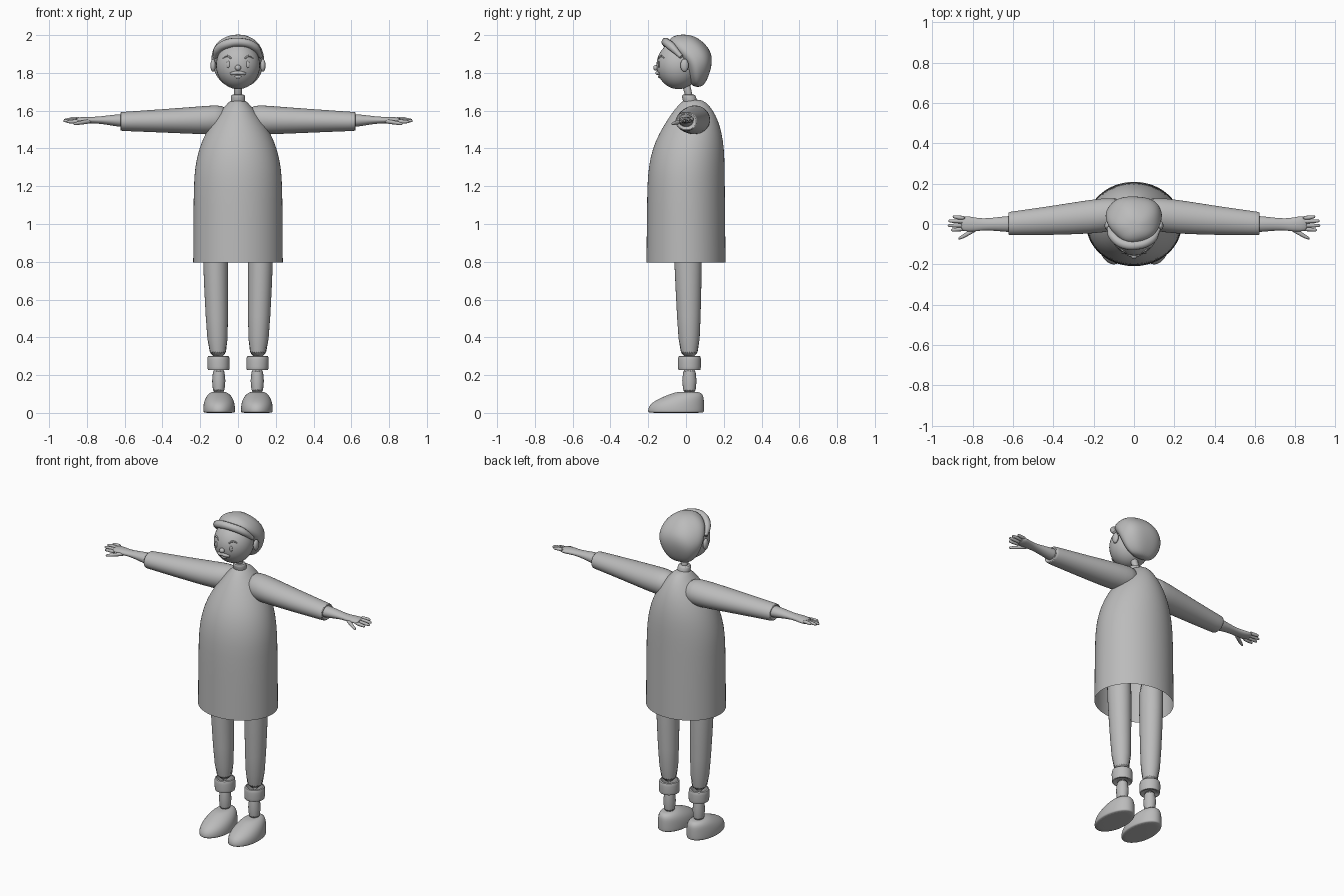
import bpy, bmesh, math
from mathutils import Vector

grey = bpy.data.materials.new("plain grey")
grey.diffuse_color = (0.5, 0.5, 0.5, 1)


def finish(ob, levels=0, angle=50):
    ob.data.materials.append(grey)
    bpy.ops.object.select_all(action='DESELECT')
    ob.select_set(True)
    bpy.context.view_layer.objects.active = ob
    bpy.ops.object.shade_smooth_by_angle(angle=math.radians(angle))
    if levels:
        m = ob.modifiers.new("smooth", 'SUBSURF')
        m.levels = m.render_levels = levels
    return ob


def from_bmesh(name, bm, levels=0, angle=50):
    bmesh.ops.recalc_face_normals(bm, faces=bm.faces)
    me = bpy.data.meshes.new(name)
    bm.to_mesh(me)
    bm.free()
    ob = bpy.data.objects.new(name, me)
    bpy.context.collection.objects.link(ob)
    return finish(ob, levels, angle)


def loft(name, rings, axis='z', side=1, n=24, caps=(True, True), levels=1, wobble=0):
    """Elliptical rings: (position on axis, centre a, centre b, radius a, radius b)."""
    bm = bmesh.new()
    loops = []
    for t, ca, cb, ra, rb in rings:
        loop = []
        for i in range(n):
            w = 2 * math.pi * i / n
            k = 1 + wobble * math.sin(5 * w + t * 12)
            a, b = ca + ra * k * math.cos(w), cb + rb * k * math.sin(w)
            co = (a, b, t) if axis == 'z' else (t, a, b)
            loop.append(bm.verts.new((co[0] * side, co[1], co[2])))
        loops.append(loop)
    for l0, l1 in zip(loops, loops[1:]):
        for i in range(n):
            j = (i + 1) % n
            bm.faces.new((l0[i], l0[j], l1[j], l1[i]))
    for use, loop in zip(caps, (loops[0], loops[-1])):
        if use:
            bm.faces.new(loop)
    return from_bmesh(name, bm, levels)


def ellipsoid(name, centre, radii, seg=24):
    bm = bmesh.new()
    bmesh.ops.create_uvsphere(bm, u_segments=seg, v_segments=seg * 2 // 3, radius=1)
    bmesh.ops.scale(bm, vec=radii, verts=bm.verts)
    bmesh.ops.translate(bm, vec=centre, verts=bm.verts)
    return from_bmesh(name, bm)


def tube(name, points, depth):
    """Tapered tube through points (x, y, z, radius factor)."""
    cu = bpy.data.curves.new(name, 'CURVE')
    cu.dimensions = '3D'
    cu.bevel_depth, cu.bevel_resolution, cu.resolution_u = depth, 3, 6
    cu.use_fill_caps = True
    sp = cu.splines.new('BEZIER')
    sp.bezier_points.add(len(points) - 1)
    for p, q in zip(sp.bezier_points, points):
        p.co, p.radius = q[:3], q[3]
        p.handle_left_type = p.handle_right_type = 'AUTO'
    ob = bpy.data.objects.new(name, cu)
    bpy.context.collection.objects.link(ob)
    bpy.ops.object.select_all(action='DESELECT')
    ob.select_set(True)
    bpy.context.view_layer.objects.active = ob
    bpy.ops.object.convert(target='MESH')
    return finish(bpy.context.view_layer.objects.active)


# Long coat, open at the hem
loft("coat", [(0.795, 0, 0, .238, .21), (0.80, 0, 0, .238, .21), (1.0, 0, 0, .237, .208),
              (1.2, 0, 0, .235, .206), (1.3, 0, .003, .229, .202), (1.4, 0, .012, .207, .19),
              (1.48, 0, .024, .173, .166), (1.55, 0, .035, .13, .135), (1.61, 0, .04, .083, .098),
              (1.645, 0, .04, .05, .065), (1.66, 0, .035, .03, .04)],
     n=40, caps=(False, True))

# Collar and neck, leaning forward
loft("collar", [(1.63, 0, .025, .036, .036), (1.645, 0, .023, .039, .038), (1.677, 0, .015, .039, .038),
                (1.685, 0, .013, .034, .033), (1.685, 0, .013, .02, .02)])
loft("neck", [(1.66, 0, .02, .021, .021), (1.70, 0, .01, .02, .02), (1.76, 0, -.005, .024, .024)])

# Head
FACE, FR = Vector((0, -.04, 1.84)), Vector((.116, .116, .126))
ellipsoid("head", FACE, FR, 36)


def face_y(x, z):
    k = 1 - (x / FR.x) ** 2 - ((z - FACE.z) / FR.z) ** 2
    return FACE.y - FR.y * math.sqrt(max(k, 0))


# Hair: swept-back mass and a fringe roll over the forehead
loft("hair", [(1.725, 0, .062, .05, .02), (1.75, 0, .062, .092, .044), (1.80, 0, .062, .126, .066),
              (1.86, 0, .058, .143, .084), (1.915, 0, .025, .136, .108), (1.96, 0, -.003, .112, .098),
              (1.99, 0, -.012, .07, .066), (2.003, 0, -.015, .025, .025)],
     n=32, levels=2, wobble=.025)
tube("fringe", [(-.122, -.02, 1.885, .6), (-.105, -.06, 1.925, 1), (-.055, -.098, 1.955, 1.1),
                (.02, -.105, 1.962, 1), (.085, -.078, 1.94, 1), (.122, -.025, 1.885, .5)], .022)

# Facial features
ellipsoid("nose", (0, face_y(0, 1.827) - .004, 1.827), (.016, .014, .015), 16)
ellipsoid("mouth", (0, face_y(0, 1.779), 1.779), (.02, .006, .008), 16)
tube("moustache", [(x, face_y(x, 1.80) - .002, 1.80 - abs(x) * .1, r)
                   for x, r in ((-.042, .5), (-.02, 1), (0, .9), (.02, 1), (.042, .5))], .011)

for s, tag in ((1, "left"), (-1, "right")):
    ellipsoid(f"{tag}_eye", (s * .052, face_y(.052, 1.845), 1.845), (.01, .005, .018), 16)
    tube(f"{tag}_eyebrow", [(s * x, face_y(x, z), z, r) for x, z, r in
                            ((.036, 1.876, .7), (.056, 1.889, 1), (.08, 1.878, .5))], .005)
    ellipsoid(f"{tag}_ear", (s * .132, -.008, 1.84), (.014, .022, .034), 16)

    # Sleeve with a turned-in cuff
    loft(f"{tag}_sleeve", [(.05, .055, 1.555, .07, .07), (.12, .046, 1.552, .084, .078),
                           (.2, .038, 1.549, .086, .074), (.4, .018, 1.546, .073, .062),
                           (.605, .003, 1.543, .059, .051), (.62, .002, 1.543, .058, .05),
                           (.624, .002, 1.543, .052, .044), (.615, .002, 1.543, .044, .037)],
         'x', s, n=28)

    # Forearm and palm
    loft(f"{tag}_hand", [(.58, 0, 1.547, .042, .036), (.63, 0, 1.548, .04, .034),
                         (.69, -.001, 1.55, .033, .025), (.75, -.002, 1.55, .029, .017),
                         (.79, -.003, 1.55, .035, .018), (.83, .002, 1.55, .039, .017),
                         (.862, .002, 1.549, .036, .012)], 'x', s, n=20)

    # Fingers, slightly lower toward the front
    for i, (y, tip) in enumerate(((-.026, .908), (-.007, .925), (.013, .922), (.031, .9))):
        z = 1.549 + y * .25
        loft(f"{tag}_finger_{i + 1}", [(.835, y, z, .011, .011), (.87, y, z, .0105, .011),
                                       (tip - .01, y * 1.15, z - .001, .009, .009),
                                       (tip, y * 1.17, z - .002, .005, .005)], 'x', s, n=10)
    loft(f"{tag}_thumb", [(.77, -.015, 1.546, .016, .013), (.81, -.038, 1.54, .014, .012),
                          (.845, -.06, 1.534, .012, .01), (.866, -.07, 1.531, .008, .008),
                          (.872, -.072, 1.53, .004, .004)], 'x', s, n=10)

    # Trouser leg, rolled cuff and ankle
    loft(f"{tag}_trouser_leg", [(.27, s * .105, .018, .05, .052), (.5, s * .112, .015, .06, .063),
                                (.8, s * .119, .011, .067, .074), (1.0, s * .121, .008, .07, .078)])
    loft(f"{tag}_trouser_cuff", [(.24, s * .103, .018, .038, .04), (.226, s * .103, .018, .048, .05),
                                 (.226, s * .103, .018, .058, .06), (.24, s * .103, .018, .059, .061),
                                 (.285, s * .104, .018, .06, .062), (.302, s * .104, .018, .057, .059),
                                 (.302, s * .104, .018, .048, .05)], caps=(True, False))
    loft(f"{tag}_ankle", [(.08, s * .102, .018, .038, .041), (.26, s * .102, .018, .037, .04)])

    # Shoe: long low toe, taller heel
    loft(f"{tag}_shoe", [(0, s * .1, -.053, .081, .144), (.003, s * .1, -.053, .084, .148),
                         (.02, s * .1, -.053, .085, .149), (.045, s * .1, -.048, .083, .144),
                         (.07, s * .1, -.03, .076, .125), (.092, s * .101, -.006, .064, .098),
                         (.108, s * .102, .008, .046, .07), (.112, s * .102, .012, .03, .045)], n=32)
